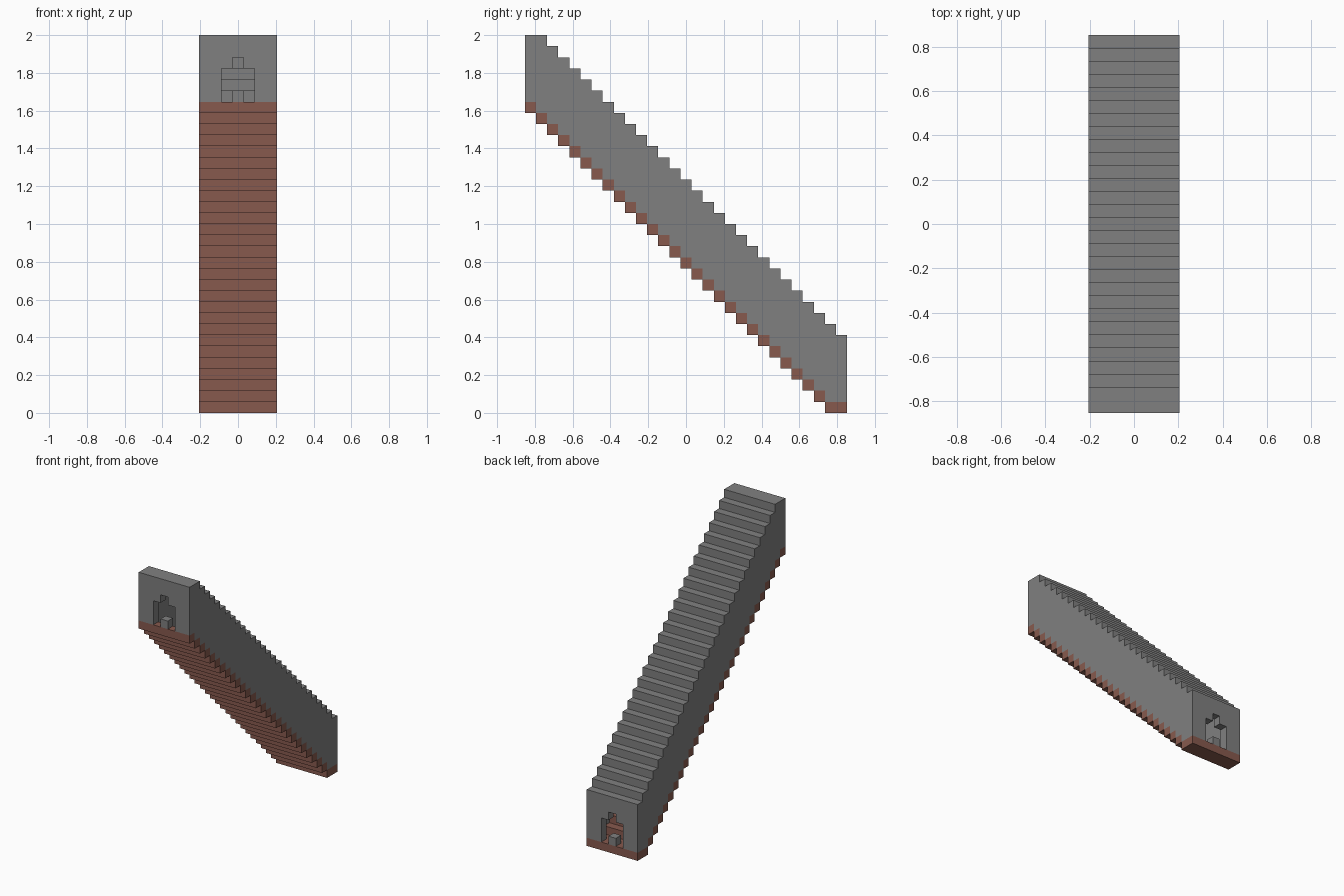
import bpy, bmesh
from mathutils import Vector

cube = bpy.data.objects.get("Cube")
if cube:
    bpy.data.objects.remove(cube, do_unlink=True)

U = 1 / 17            # one block
STEPS = 29            # blocks along the length
LAST = STEPS - 1
HALF = 3.5            # half of the width in blocks
WALL = 1              # shell thickness


def material(name, rgb):
    m = bpy.data.materials.new(name)
    m.use_nodes = True
    m.diffuse_color = (*rgb, 1)
    m.node_tree.nodes["Principled BSDF"].inputs["Base Color"].default_value = (*rgb, 1)
    return m


stone = material("stone grey", (0.216, 0.216, 0.216))
brick = material("brick brown", (0.242, 0.102, 0.076))


def place(p):
    return Vector((p[0], p[1] - STEPS / 2, p[2])) * U


def prism(bm, points, offset):
    """Extrude a flat outline, given in blocks, along an offset."""
    face = bm.faces.new([bm.verts.new(place(p)) for p in points])
    new = bmesh.ops.extrude_face_region(bm, geom=[face], use_keep_orig=True)
    verts = [g for g in new["geom"] if isinstance(g, bmesh.types.BMVert)]
    bmesh.ops.translate(bm, verts=verts, vec=Vector(offset) * U)


def finish(name, bm, mat):
    bmesh.ops.recalc_face_normals(bm, faces=bm.faces)
    mesh = bpy.data.meshes.new(name)
    bm.to_mesh(mesh)
    bm.free()
    mesh.materials.append(mat)
    obj = bpy.data.objects.new(name, mesh)
    bpy.context.scene.collection.objects.link(obj)
    return obj


def floor_top(j):
    return max(LAST - j, 1)


def roof_top(j):
    return min(LAST + 7 - j, LAST + 6)


def slabs(name, half, columns, top, mat):
    """One block-high slab across the width for every column."""
    bm = bmesh.new()
    for j in columns:
        z = top(j)
        outline = [(-half, j, z - 1), (half, j, z - 1), (half, j, z), (-half, j, z)]
        prism(bm, outline, (0, 1, 0))
    return finish(name, bm, mat)


# Stepped floor and roof
slabs("floor_steps", HALF, range(STEPS), floor_top, brick)
slabs("roof_steps", HALF - WALL, range(1, LAST), roof_top, stone)

# Side walls with stepped upper and lower edges
lower = [(y, floor_top(j)) for j in range(STEPS) for y in (j, j + 1)]
upper = [(y, roof_top(j)) for j in range(STEPS) for y in (j, j + 1)]
profile = []
for p in lower + upper[::-1]:
    if not profile or p != profile[-1]:
        profile.append(p)
for name, x in (("right_wall", -HALF), ("left_wall", HALF - WALL)):
    bm = bmesh.new()
    prism(bm, [(x, y, z) for y, z in profile], (WALL, 0, 0))
    finish(name, bm, stone)

# End walls with an arched doorway, and a block standing in each doorway
inner = HALF - WALL
arch = [(inner, 0), (1.5, 0), (1.5, 3), (0.5, 3), (0.5, 4)]
outline = [(inner, 6)] + arch + [(-x, z) for x, z in arch[::-1]] + [(-inner, 6)]
block = [(-0.5, 0), (0.5, 0), (0.5, 1), (-0.5, 1)]
for end, j in (("front", 0), ("back", LAST)):
    for part, shape in (("end_wall", outline), ("doorway_block", block)):
        bm = bmesh.new()
        prism(bm, [(x, j, z + floor_top(j)) for x, z in shape], (0, 1, 0))
        finish(f"{end}_{part}", bm, stone)
